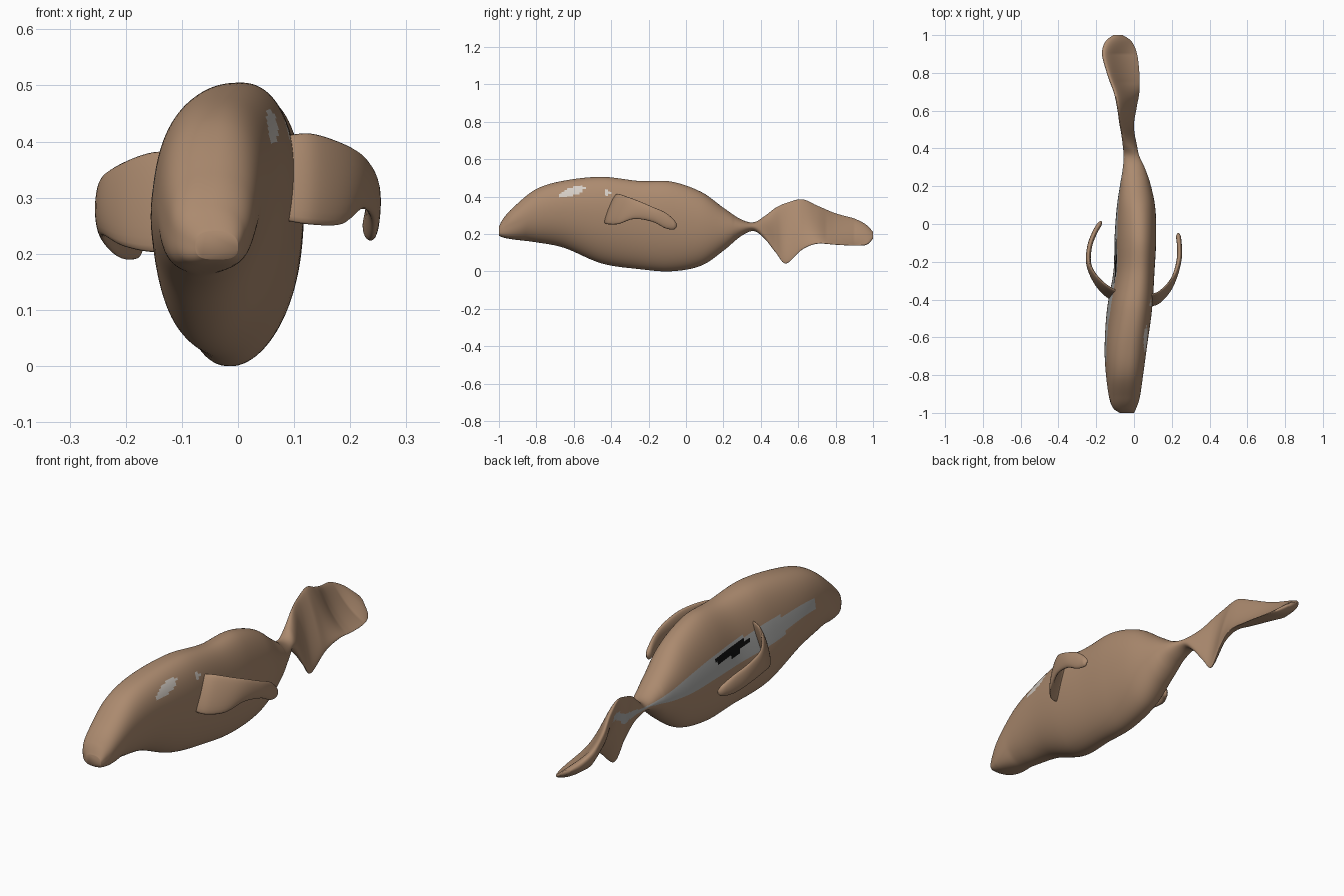
import bpy, bmesh, math

if "Cube" in bpy.data.objects:
    bpy.data.objects.remove(bpy.data.objects["Cube"])


def material(name, rgb):
    m = bpy.data.materials.new(name)
    m.diffuse_color = (*rgb, 1)
    m.use_nodes = True
    m.node_tree.nodes["Principled BSDF"].inputs["Base Color"].default_value = m.diffuse_color
    return m


BROWN = material("brown skin", (0.41, 0.255, 0.158))
GREY = material("grey flank stripe", (0.42, 0.42, 0.41))
PALE = material("pale patch", (0.66, 0.61, 0.56))
BLACK = material("black spot", (0.005, 0.005, 0.005))


def smooth_rows(rows, steps):
    """Catmull-Rom interpolation between table rows."""
    out = []
    for i in range(len(rows) - 1):
        p = [rows[max(0, min(len(rows) - 1, i + k))] for k in (-1, 0, 1, 2)]
        for s in range(steps):
            t = s / steps
            out.append([b + 0.5 * t * (c - a + t * (2 * a - 5 * b + 4 * c - d + t * (3 * (b - c) + d - a)))
                        for a, b, c, d in zip(*p)])
    out.append(list(rows[-1]))
    return out


def loft(name, rings, colour=None):
    """Skin closed rings of points, capped at both ends."""
    bm = bmesh.new()
    vr = [[bm.verts.new(p) for p in r] for r in rings]
    n = len(vr[0])
    for i, (a, b) in enumerate(zip(vr, vr[1:])):
        for j in range(n):
            k = (j + 1) % n
            f = bm.faces.new((a[j], a[k], b[k], b[j]))
            if colour:
                f.material_index = colour(i, f.calc_center_median())
    bm.faces.new(vr[0])
    bm.faces.new(vr[-1])
    bmesh.ops.recalc_face_normals(bm, faces=bm.faces[:])
    me = bpy.data.meshes.new(name)
    bm.to_mesh(me)
    bm.free()
    for m in (BROWN, GREY, PALE, BLACK):
        me.materials.append(m)
    ob = bpy.data.objects.new(name, me)
    bpy.context.collection.objects.link(ob)
    for f in me.polygons:
        f.use_smooth = True
    return ob


# Body and twisted tail sections: y, bottom z, top z, left x, right x, sideways lean of the top
SECTIONS = [
    (-1.0, .19, .24, -.075, .0, 0), (-.975, .18, .285, -.11, .012, 0),
    (-.92, .17, .345, -.13, .03, .008), (-.8, .155, .44, -.148, .048, .015),
    (-.65, .125, .485, -.155, .068, .022), (-.45, .042, .505, -.142, .095, .03),
    (-.25, .012, .483, -.108, .108, .026), (-.08, 0, .48, -.103, .117, .02),
    (.08, .03, .425, -.092, .113, .01), (.2, .11, .34, -.075, .09, 0),
    (.29, .185, .28, -.06, .06, 0), (.36, .215, .262, -.055, .028, 0),
    (.42, .175, .295, -.06, .015, -.02), (.48, .10, .34, -.068, .003, -.03),
    (.535, .042, .365, -.078, .0, -.035), (.62, .115, .385, -.09, .015, -.048),
    (.7, .147, .352, -.105, .03, -.062), (.8, .142, .31, -.14, .03, -.08),
    (.9, .137, .282, -.165, .018, -.085), (.965, .142, .248, -.15, -.01, -.062),
    (1.0, .175, .21, -.11, -.06, -.02)]
rows = smooth_rows(SECTIONS, 12)
SEG = 96


def body_ring(row):
    y, zb, zt, xl, xr, ux = row
    cx, cz, uz, e = (xl + xr) / 2, (zb + zt) / 2, (zt - zb) / 2, (xr - xl) / 2
    w = math.sqrt(max(e * e - ux * ux, .016 ** 2))
    bow = .022 * min(1, max(0, (y - .6) / .15)) * min(1, (1 - y) / .1)
    pts = []
    for j in range(SEG):
        c, s = math.cos(math.tau * j / SEG), math.sin(math.tau * j / SEG)
        # fuller upper left shoulder, blunt snout underside
        n = 2 if y > .25 else 2.1
        if y < -.1 and c < 0 < s:
            n = 2.1 + .6 * min(1, (-.1 - y) / .3)
        if y < -.85 and s < 0:
            n = 2.1 + 1.2 * min(1, (-.85 - y) / .1)
        c = math.copysign(abs(c) ** (2 / n), c)
        s = math.copysign(abs(s) ** (2 / n), s)
        b = bow * (1 - s * s)
        pts.append((cx + w * c + ux * s - b, y, max(0, cz + uz * s - b)))
    return pts


def body_colour(i, c):
    _, zb, zt, xl, xr, ux = rows[i]
    v = (c.z - (zb + zt) / 2) / ((zt - zb) / 2)
    side = c.x - (xl + xr) / 2 - ux * v
    # tapering left flank stripe with a black spot
    if side < 0 and -.73 < c.y < .66:
        mid, half = .14, .22 - .16 * max(0, -.3 - c.y) - .14 * max(0, c.y)
        if c.y > .3:
            mid += .9 * (c.y - .3)
        if ((c.y + .2) / .12) ** 2 + ((v - .23) / .1) ** 2 < 1:
            return 3
        return 1 if abs(v - mid) < half else 0
    # pale slanted patch on the right flank
    if side > 0 and ((c.y + .61) / .07) ** 2 + ((c.z - .425 - .3 * (c.y + .61)) / .024) ** 2 < 1:
        return 2
    # small pale fleck above the right fin
    if side > 0 and math.hypot(c.y + .42, c.z - .42) < .014:
        return 2
    return 0


loft("body_and_tail", [body_ring(r) for r in rows], body_colour)


def fin(name, stations):
    """Curved paddle; each station is x, y, z, half height, backward lean of the top."""
    st = smooth_rows(stations, 6)
    rings = []
    for i, (x, y, z, h, lean) in enumerate(st):
        a, b = st[max(0, i - 1)], st[min(len(st) - 1, i + 1)]
        dx, dy = b[0] - a[0], b[1] - a[1]
        l = math.hypot(dx, dy)
        t = min(.013, h * .5)
        rings.append([(x - dy / l * t * math.cos(q), y + dx / l * t * math.cos(q) + lean * math.sin(q),
                       z + h * math.sin(q)) for q in (math.tau * k / 24 for k in range(24))])
    loft(name, rings)


# Side fins, swept out and back
fin("right_fin", [(.08, -.405, .335, .075, .03), (.13, -.39, .333, .081, .03), (.185, -.335, .325, .072, .025),
                  (.22, -.265, .328, .048, .012), (.24, -.18, .305, .04, 0), (.24, -.11, .272, .042, 0),
                  (.235, -.065, .25, .026, 0), (.233, -.048, .247, .006, 0)])
fin("left_fin", [(-.09, -.385, .295, .085, .03), (-.15, -.35, .292, .089, .03), (-.205, -.29, .288, .074, .025),
                 (-.24, -.21, .285, .052, .012), (-.235, -.12, .262, .046, 0), (-.21, -.05, .235, .042, 0),
                 (-.182, 0, .215, .024, 0), (-.172, .015, .212, .006, 0)])
